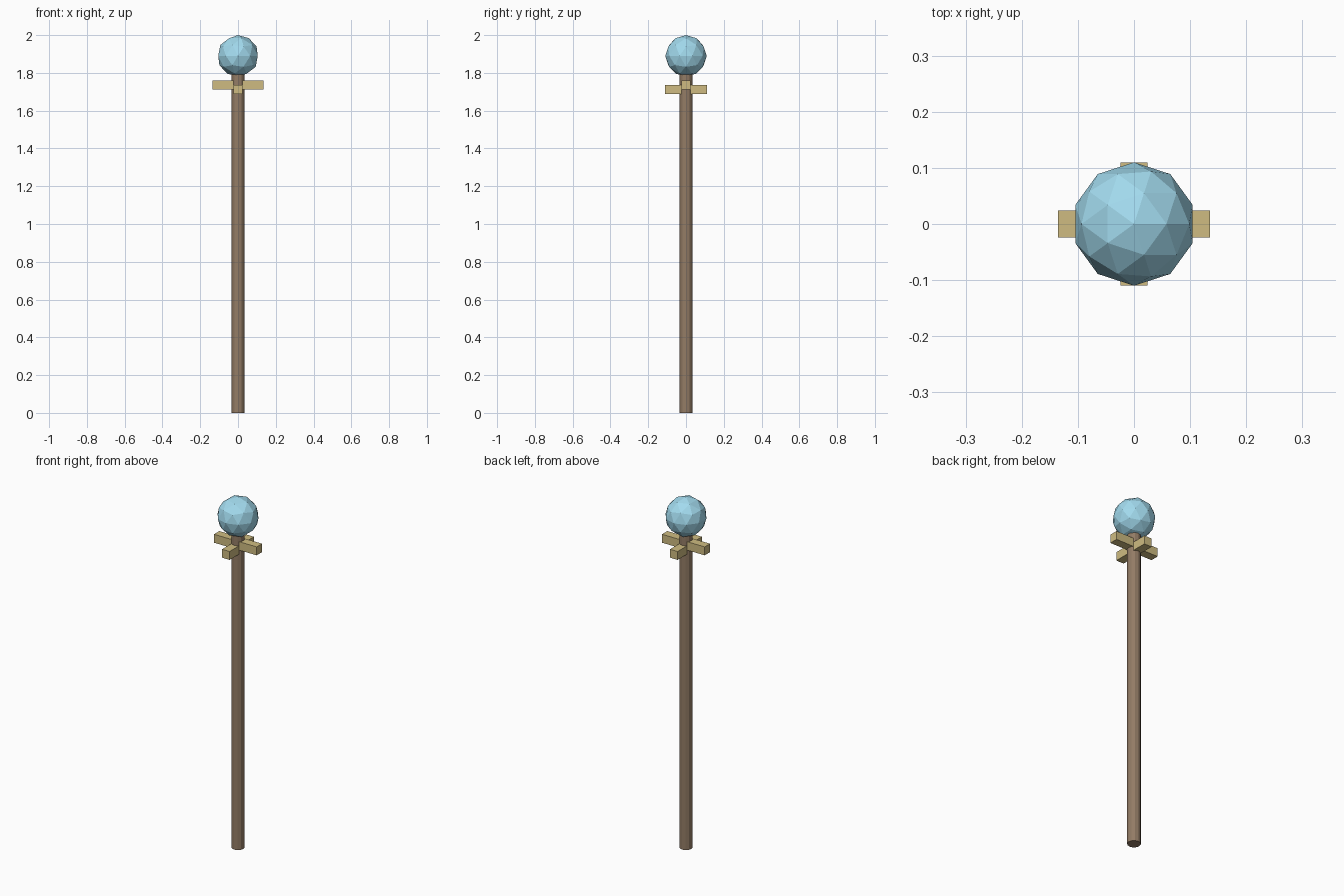
import bpy

if "Cube" in bpy.data.objects:
    bpy.data.objects.remove(bpy.data.objects["Cube"])


def finish(name, color):
    """Name the active object and give it a plain colour."""
    obj = bpy.context.object
    obj.name = name
    mat = bpy.data.materials.new(name + "_material")
    mat.diffuse_color = (*color, 1)
    mat.use_nodes = True
    mat.node_tree.nodes["Principled BSDF"].inputs["Base Color"].default_value = mat.diffuse_color
    obj.data.materials.append(mat)
    return obj


def bar(name, size, z):
    bpy.ops.mesh.primitive_cube_add(size=1, location=(0, 0, z))
    obj = finish(name, (0.62, 0.50, 0.22))
    obj.scale = size
    bpy.ops.object.transform_apply(location=False, rotation=False, scale=True)


# Wooden shaft
bpy.ops.mesh.primitive_cylinder_add(vertices=12, radius=0.035, depth=1.8,
                                    location=(0, 0, 0.9))
finish("shaft", (0.29, 0.20, 0.13))

# Two crossed bars below the orb, at slightly different heights
bar("cross_bar_side", (0.27, 0.048, 0.048), 1.735)
bar("cross_bar_front", (0.048, 0.22, 0.048), 1.712)

# Faceted orb
bpy.ops.mesh.primitive_ico_sphere_add(subdivisions=2, radius=0.11,
                                      location=(0, 0, 1.89))
finish("orb", (0.36, 0.70, 0.85))
